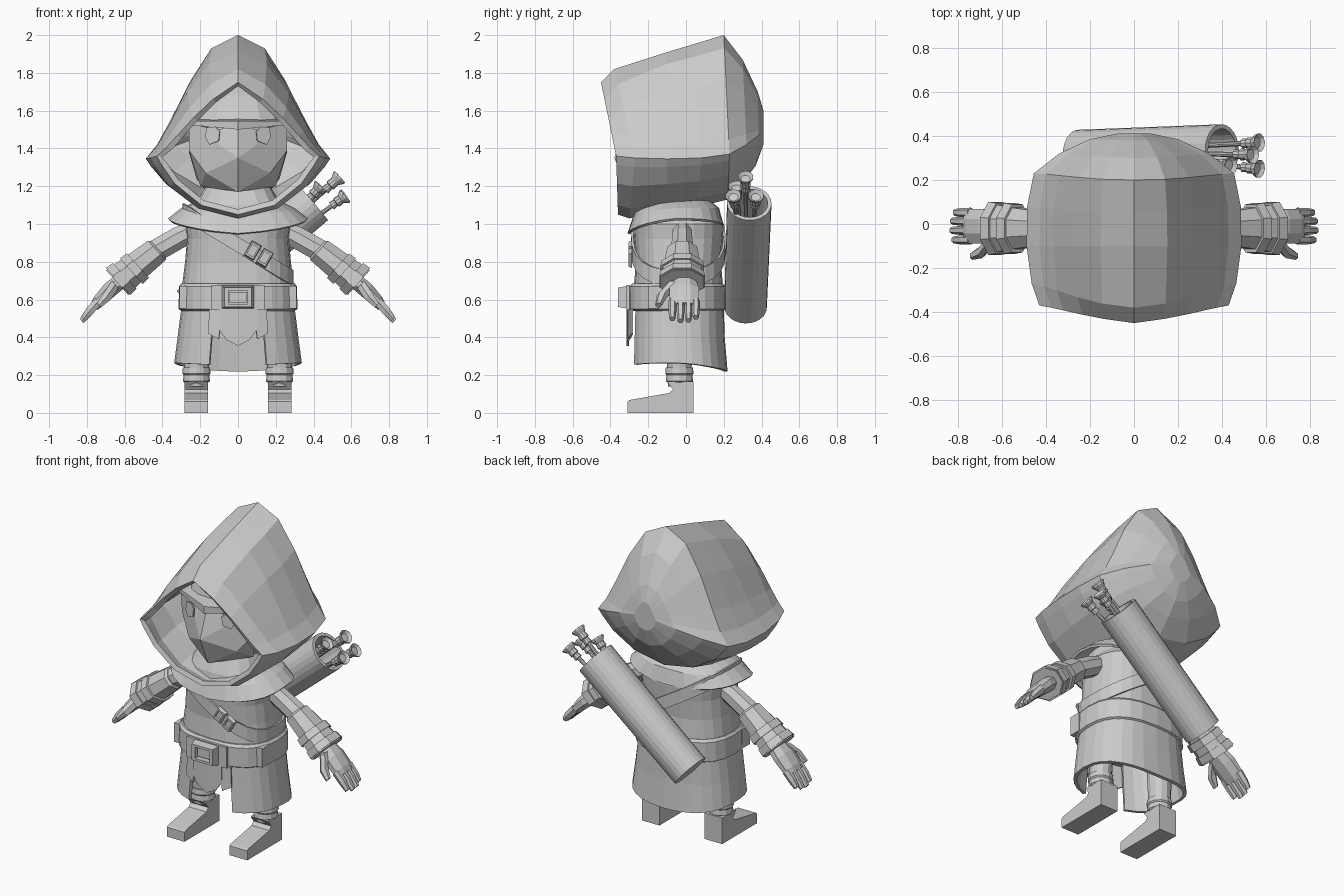
import bpy, bmesh, math
from mathutils import Vector

if "Cube" in bpy.data.objects:
    bpy.data.objects.remove(bpy.data.objects["Cube"])

grey = bpy.data.materials.new("plain grey")
grey.diffuse_color = (0.6, 0.6, 0.6, 1)
grey.use_nodes = True
grey.node_tree.nodes["Principled BSDF"].inputs["Base Color"].default_value = grey.diffuse_color


def make(name, verts, faces, mirror=False, thick=0, offset=-1):
    me = bpy.data.meshes.new(name)
    me.from_pydata([tuple(v) for v in verts], [], faces)
    bm = bmesh.new()
    bm.from_mesh(me)
    bmesh.ops.remove_doubles(bm, verts=bm.verts, dist=0.0005)
    bmesh.ops.recalc_face_normals(bm, faces=bm.faces)
    bm.to_mesh(me)
    bm.free()
    ob = bpy.data.objects.new(name, me)
    bpy.context.collection.objects.link(ob)
    me.materials.append(grey)
    if mirror:
        ob.modifiers.new("Mirror", 'MIRROR')
    if thick:
        s = ob.modifiers.new("Solidify", 'SOLIDIFY')
        s.thickness, s.offset = thick, offset
    return ob


def loft(name, rings, closed=True, start=True, end=True, **kw):
    n = len(rings[0])
    faces = [[r * n + i, r * n + (i + 1) % n, (r + 1) * n + (i + 1) % n, (r + 1) * n + i]
             for r in range(len(rings) - 1) for i in range(n if closed else n - 1)]
    if start:
        faces.append(list(range(n)))
    if end:
        faces.append([(len(rings) - 1) * n + i for i in range(n)])
    return make(name, [p for r in rings for p in r], faces, **kw)


def body_ring(rx, ry, cy, z, n=24, gap=0.0, e=0.8):
    """Rounded-square ring, angle 0 at the front; z may be a rule of the angle."""
    pts = []
    for i in range(n + (1 if gap else 0)):
        a = gap + (2 * math.pi - 2 * gap) * i / n
        s, c = math.sin(a), math.cos(a)
        x = rx * math.copysign(abs(s) ** e, s)
        y = cy - ry * math.copysign(abs(c) ** e, c)
        pts.append((x, y, z(a, x) if callable(z) else z))
    return pts


def tube(name, rows, n=8, **kw):
    """Arm-like tube; rows are x, y, z, half thickness, half width in y."""
    p = Vector((0.67, 0, 0.74))
    rings = []
    for x, y, z, t, w in rows:
        rings.append([Vector((x, y, z)) + p * t * math.cos(a) + Vector((0, w, 0)) * math.sin(a)
                      for a in (2 * math.pi * (i + 0.5) / n for i in range(n))])
    return loft(name, rings, **kw)


def rod(name, a, b, rows, n=12, **kw):
    """Round profile along a-b; rows are position along the line and radius."""
    a, b = Vector(a), Vector(b)
    d = (b - a).normalized()
    u = d.cross(Vector((0, 1, 0))).normalized()
    v = d.cross(u)
    return loft(name, [[a + (b - a) * t + (u * math.cos(k) + v * math.sin(k)) * r
                        for k in (2 * math.pi * i / n for i in range(n))] for t, r in rows], **kw)


def box(name, c, s, **kw):
    verts = [(c[0] + i * s[0], c[1] + j * s[1], c[2] + k * s[2])
             for k in (-1, 1) for i, j in ((-1, -1), (1, -1), (1, 1), (-1, 1))]
    return loft(name, [verts[:4], verts[4:]], **kw)


def frame(name, c, w, h, inner, depth):
    """Bevelled rectangular buckle frame facing the front."""
    def rect(k, y):
        return [(c[0] + i * w * k, y, c[2] + j * h * k) for i, j in ((-1, -1), (1, -1), (1, 1), (-1, 1))]
    y = c[1]
    return loft(name, [rect(1, y), rect(0.85, y - depth), rect(inner, y - depth), rect(inner, y - depth * 0.3)])


# Hood: rings from the front rim to the back; peak, side corner, bottom
upper = [(0, 0), (.31, .11), (.55, .38), (.75, .69), (.88, .88), (1, 1)]
lower = [(.94, .15), (.78, .47), (.45, .84), (0, 1)]
hood_rows = [(-.45, 1.75, .43, -.37, 1.36, -.36, 1.05), (-.38, 1.82, .465, -.27, 1.35, -.30, 1.03),
             (-.1, 1.91, .488, -.1, 1.345, -.1, 1.06), (.05, 1.955, .485, .08, 1.35, .06, 1.09),
             (.2, 2.0, .455, .23, 1.37, .22, 1.13), (.30, 1.87, .34, .32, 1.42, .31, 1.23),
             (.38, 1.70, .20, .385, 1.47, .37, 1.31), (.41, 1.60, .08, .41, 1.5, .41, 1.42)]
rings = []
for k, (yt, zt, xs, ys, zs, yb, zb) in enumerate(hood_rows):
    half = []
    straight = (0.6, 0.3)[k] if k < 2 else 0
    for fx, fz in upper:
        fz = fz + (fx - fz) * straight
        half.append((xs * fx, yt + (ys - yt) * fz, zt + (zs - zt) * fz))
    for fx, fz in lower:
        half.append((xs * fx, ys + (yb - ys) * fz, zs + (zb - zs) * fz))
    rings.append(half + [(-x, y, z) for x, y, z in half[-2:0:-1]])
loft("hood", rings, start=False, thick=0.03)

# Head and masked face
loft("head", [body_ring(r, q, -.02, z, 16) for r, q, z in
              ((.15, .16, 1.15), (.22, .2, 1.24), (.26, .22, 1.38), (.26, .23, 1.54), (.2, .19, 1.68), (.07, .08, 1.77))])
face = [(0, -.31, 1.53), (.1, -.285, 1.5), (.26, -.2, 1.53), (.26, -.19, 1.39), (.1, -.29, 1.42),
        (0, -.38, 1.35), (.17, -.25, 1.27), (0, -.3, 1.17), (.2, -.13, 1.2)]
make("face_mask", face, [(0, 1, 4, 5), (1, 2, 3, 4), (5, 4, 3, 6), (5, 6, 7), (3, 8, 6), (6, 8, 7)],
     mirror=True, thick=0.02)
make("brow_band", [(0, -.34, 1.50), (.26, -.22, 1.525), (.26, -.22, 1.545), (0, -.34, 1.545),
                   (0, -.2, 1.56), (.26, -.1, 1.56)], [(0, 1, 2, 3), (3, 2, 5, 4)], mirror=True, thick=0.015)
make("eye", [(.1, -.298, 1.44), (.15, -.28, 1.42), (.17, -.27, 1.46), (.165, -.27, 1.51), (.12, -.288, 1.515),
             (.095, -.298, 1.49)], [(0, 1, 2, 3, 4, 5)], mirror=True, thick=0.008)

# Neck scarf and shoulder cape
loft("neck_scarf", [body_ring(r, q, -.07, z, 16) for r, q, z in ((.25, .22, 1.0), (.23, .2, 1.1), (.16, .14, 1.22))])
loft("shoulder_cape", [
    body_ring(.2, .17, -.05, 1.13), body_ring(.3, .225, -.05, lambda a, x: 1.085 - .03 * max(0, math.cos(a))),
    body_ring(.37, .255, -.055, lambda a, x: .99 + .04 * abs(math.sin(a)) - .04 * max(0, math.cos(a)))],
    start=False, end=False, thick=0.015)

# Tunic torso
loft("torso", [body_ring(r, q, -.04, z) for r, q, z in
               ((.295, .235, .54), (.295, .235, .68), (.28, .225, .8), (.27, .235, .92), (.28, .24, 1.0), (.2, .17, 1.09))])

# Chest strap with small buckle
strap = [body_ring(.295, .25, -.04, lambda a, x, o=o: .89 - .6 * x + o) for o in (-.042, .042)]
loft("chest_strap", strap, start=False, end=False, thick=0.012)
for i, dx in enumerate((-.032, .032)):
    b = frame("strap_buckle_%d" % i, (0, 0, 0), .03, .045, .6, .02)
    b.rotation_euler = (0, math.radians(30), 0)
    b.location = (.11 + dx, -.285, .84 - dx * .6)

# Belt, studs plates and big buckle
loft("belt", [body_ring(r, q, -.045, z) for r, q, z in
              ((.3, .24, .54), (.315, .256, .55), (.312, .254, .67), (.3, .24, .685))])
box("belt_plate", (0, -.306, .612), (.14, .008, .066))
frame("belt_buckle", (0, -.31, .612), .085, .06, .6, .05)
box("buckle_center", (0, -.33, .612), (.045, .01, .028))
box("belt_pouch", (.285, -.16, .612), (.025, .04, .06), mirror=True)

# Open skirt and front tabs
hem = lambda a, x: .25 - .03 * max(0, -math.cos(a)) + .015 * abs(math.sin(a))
loft("skirt", [body_ring(.3, .24, -.04, .56, 24, .36), body_ring(.32, .245, -.04, .4, 24, .37),
               body_ring(.338, .255, -.035, hem, 24, .38)], closed=False, start=False, end=False, thick=0.02)
make("front_tab", [(0, -.315, .55), (.1, -.31, .55), (.1, -.31, .44), (.06, -.312, .385), (0, -.315, .355)],
     [(0, 1, 2, 3, 4)], mirror=True, thick=0.012)
make("side_tab", [(.08, -.295, .55), (.15, -.28, .55), (.155, -.28, .42), (.1, -.295, .39)],
     [(0, 1, 2, 3)], mirror=True, thick=0.012)

# Legs and boots
rod("leg", (.22, -.035, .14), (.22, -.035, .54), [(0, .06), (1, .08)], mirror=True)
rod("leg_cuff", (.22, -.035, .16), (.22, -.035, .24),
    [(0, .062), (.1, .072), (.5, .068), (.6, .075), (1, .072)], mirror=True)
boot = [(.04, 0), (.04, .165), (-.1, .165), (-.07, .125), (-.09, .105), (-.3, .068), (-.31, .06), (-.31, 0)]
loft("boot", [[(x, y, z) for y, z in boot] for x in (.158, .282)], mirror=True)

# Arms, bracers and hands
tube("upper_arm", [(.2, -.02, .98, .06, .05), (.3, -.02, .935, .065, .055), (.45, -.02, .85, .065, .065)], mirror=True)
tube("bracer", [(.42, -.02, .865, .065, .07), (.43, -.02, .86, .075, .085), (.55, -.02, .765, .085, .105),
                (.64, -.02, .69, .095, .125), (.64, -.02, .69, .06, .08)], mirror=True)
for i, (x, z, s) in enumerate(((.53, .78, .0), (.60, .725, .006))):
    tube("bracer_band_%d" % i, [(x, -.02, z, .094 + s, .118 + s), (x + .035, -.02, z - .03, .098 + s, .125 + s)], mirror=True)
tube("palm", [(.62, -.01, .70, .045, .065), (.68, -.01, .65, .045, .085), (.74, -.01, .59, .036, .085),
              (.76, -.01, .565, .028, .08)], mirror=True)
for i, (y, k) in enumerate(((-.072, .9), (-.029, 1.05), (.013, 1.0), (.052, .8))):
    tube("finger_%d" % i, [(.74, y, .59, .028, .022), (.785, y, .54, .026, .021),
                           (.765 + .06 * k, y, .565 - .075 * k, .017, .016)], n=6, mirror=True)
tube("thumb", [(.65, -.07, .68, .03, .03), (.69, -.125, .62, .03, .03), (.735, -.145, .57, .018, .018)], n=6, mirror=True)

# Quiver with hollow mouth
rod("quiver", (-.25, .315, .56), (.40, .335, 1.11),
    [(0, .113), (1, .118), (1, .098), (.55, .095)], n=24)

# Arrows with flared ends
for i, (tip, base) in enumerate((((.57, .37, 1.15), (.2, .35, .88)), ((.57, .25, 1.15), (.2, .29, .88)),
                                 ((.54, .315, 1.25), (.15, .32, .90)), ((.44, .265, 1.2), (.12, .3, .86)))):
    rod("arrow_%d" % i, base, tip, [(0, .012), (.8, .012), (.8, .024), (.86, .02), (.87, .028), (.93, .026),
                                    (.98, .042), (1, .042), (.97, .025)], n=10)
